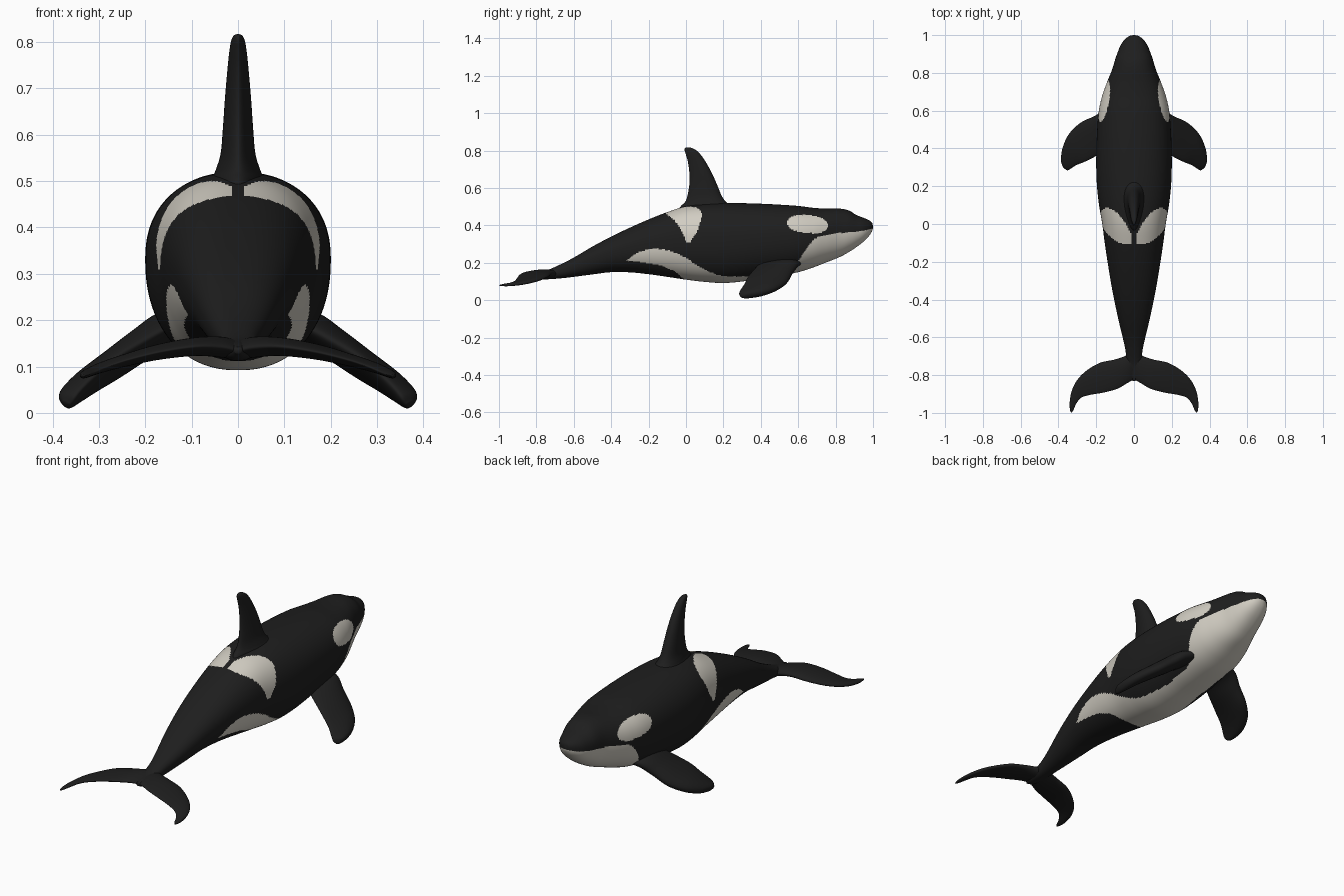
import bpy, bmesh, math
from mathutils import Vector


def make_mat(name, rgb):
    m = bpy.data.materials.new(name)
    m.diffuse_color = (*rgb, 1)
    return m


BLACK = make_mat("black skin", (0.013, 0.013, 0.013))
WHITE = make_mat("cream white skin", (0.64, 0.61, 0.54))


def spline(rows, sub):
    """Catmull-Rom resampling of rows of numbers."""
    out, n = [], len(rows)
    for i in range(n - 1):
        a, b = rows[i], rows[i + 1]
        p = rows[i - 1] if i else [2 * u - v for u, v in zip(a, b)]
        q = rows[i + 2] if i + 2 < n else [2 * v - u for u, v in zip(a, b)]
        for k in range(sub):
            t = k / sub
            out.append([0.5 * (2 * B + (C - A) * t + (2 * A - 5 * B + 4 * C - D) * t * t
                               + (3 * B - A - 3 * C + D) * t ** 3)
                        for A, B, C, D in zip(p, a, b, q)])
    out.append(list(rows[-1]))
    return out


def loft(name, rings, rule=None):
    """Skin closed rings, cap both ends, colour faces by rule."""
    bm = bmesh.new()
    vs = [[bm.verts.new(p) for p in r] for r in rings]
    n = len(rings[0])
    for a, b in zip(vs, vs[1:]):
        for i in range(n):
            j = (i + 1) % n
            bm.faces.new((a[i], a[j], b[j], b[i]))
    bm.faces.new(vs[0])
    bm.faces.new(vs[-1])
    bmesh.ops.recalc_face_normals(bm, faces=bm.faces)
    for f in bm.faces:
        f.smooth = True
        if rule and rule(f.calc_center_median()):
            f.material_index = 1
    me = bpy.data.meshes.new(name)
    bm.to_mesh(me)
    bm.free()
    me.materials.append(BLACK)
    if rule:
        me.materials.append(WHITE)
    ob = bpy.data.objects.new(name, me)
    bpy.context.collection.objects.link(ob)
    return ob


def inside(u, v, poly):
    hit = False
    for (a, b), (c, d) in zip(poly, poly[1:] + poly[:1]):
        if (b > v) != (d > v) and u < (c - a) * (v - b) / (d - b) + a:
            hit = not hit
    return hit


# Markings: outlines in side view (y, z) and top view (|x|, y)
BELLY = spline([(1.02, .39), (.95, .372), (.85, .362), (.77, .355), (.7, .335), (.65, .285),
                (.6, .21), (.55, .165), (.45, .145), (.35, .13), (.2, .13), (.1, .165),
                (0, .225), (-.07, .258), (-.16, .276), (-.25, .257), (-.32, .212)], 5) + \
    [(-.23, .203), (-.14, .187), (-.06, .155), (-.01, .11), (-.01, 0), (1.02, 0)]
SADDLE_SIDE = [(-.11, .6), (.1, .6), (.088, .46), (.075, .41), (.055, .355), (.02, .305), (0, .315),
               (-.015, .35), (-.035, .39), (-.065, .43), (-.1, .455), (-.11, .47)]
SADDLE_TOP = [(.012, -.06), (.012, -.2), (.3, -.2), (.3, .09), (.15, .09), (.12, .08),
              (.085, .055), (.05, .01), (.025, -.03)]


def is_white(c):
    x, y, z = abs(c.x), c.y, c.z
    dy, dz = y - .65, z - .407 + .08 * (y - .65)
    if abs(dy / .108) ** 2.3 + abs(dz / .048) ** 2.3 < 1:
        return True
    if inside(y, z, BELLY):
        return True
    return inside(y, z, SADDLE_SIDE) and inside(x, y, SADDLE_TOP)


# Body: y, top z, bottom z, half width
BODY = [(-.83, .142, .128, .008), (-.8, .15, .115, .025), (-.74, .162, .112, .038),
        (-.67, .192, .117, .045), (-.6, .228, .125, .06), (-.5, .287, .138, .084),
        (-.4, .34, .15, .105), (-.3, .388, .149, .124), (-.2, .432, .139, .14),
        (-.1, .471, .125, .155), (0, .503, .11, .168), (.1, .516, .098, .185),
        (.2, .52, .092, .196), (.3, .519, .1, .2), (.4, .516, .115, .199), (.5, .511, .13, .195),
        (.6, .504, .15, .186), (.68, .494, .175, .168), (.75, .49, .202, .143),
        (.82, .49, .23, .115), (.87, .48, .257, .1), (.91, .456, .283, .086), (.95, .44, .314, .069),
        (.98, .427, .345, .046), (.995, .413, .37, .024), (1, .396, .388, .004)]


def body_ring(y, top, bot, w, n=160):
    h, e, ring = top - bot, 2 / 2.25, []
    for i in range(n):
        a = 2 * math.pi * (i + .5) / n
        c, s = math.cos(a), math.sin(a)
        half = h * (.45 if s > 0 else .55)
        ring.append((w * math.copysign(abs(c) ** e, c), y,
                     bot + .55 * h + half * math.copysign(abs(s) ** e, s)))
    return ring


loft("body", [body_ring(*r) for r in spline(BODY, 15)], is_white)


def fin(name, rows, normal, side=1):
    """Rows: leading point, trailing point, half thickness."""
    rings = []
    for r in spline(rows, 8):
        lead, trail, nrm = Vector(r[:3]), Vector(r[3:6]), Vector(normal).normalized()
        ring = []
        for i in range(40):
            a = 2 * math.pi * i / 40
            c = math.cos(a)
            p = (lead + trail) / 2 + (lead - trail) / 2 * c
            p += nrm * (max(r[6], .002) * math.sin(a) * (1 + .3 * c))
            ring.append((p.x * side, p.y, p.z))
        rings.append(ring)
    loft(name, rings)


# Dorsal fin: z, front y, back y, half thickness
DORSAL = [(.45, .29, -.06, .06), (.5, .25, -.03, .055), (.525, .215, -.005, .046),
          (.56, .19, .008, .036), (.62, .165, .018, .031), (.68, .138, .018, .027),
          (.74, .105, .01, .022), (.78, .077, -.001, .018), (.803, .053, -.008, .014),
          (.814, .03, -.004, .009), (.817, .015, .005, .003)]
fin("dorsal_fin", [(0, f, z, 0, b, z, t) for z, f, b, t in DORSAL], (1, 0, 0))

# Pectoral fins and tail flukes, both sides
PECTORAL = [(.11, .62, .2, .11, .4, .2, .03), (.16, .6, .185, .15, .385, .185, .034),
            (.21, .57, .145, .2, .36, .158, .034), (.275, .54, .095, .26, .33, .122, .031),
            (.335, .485, .058, .305, .312, .085, .028), (.37, .415, .033, .335, .293, .056, .024),
            (.381, .35, .022, .352, .284, .036, .019), (.377, .315, .018, .363, .29, .022, .01),
            (.374, .305, .018, .368, .294, .02, .003)]
FLUKE = [(0, -.66, .137, 0, -.822, .135, .022), (.04, -.695, .142, .035, -.842, .142, .022),
         (.1, -.717, .142, .09, -.873, .143, .019), (.18, -.735, .13, .165, -.893, .132, .016),
         (.25, -.775, .112, .235, -.905, .115, .013), (.3, -.825, .098, .28, -.92, .1, .011),
         (.33, -.885, .087, .305, -.95, .089, .009), (.341, -.95, .081, .32, -.983, .083, .007),
         (.338, -.99, .08, .33, -.999, .08, .003)]
for label, s in (("right", 1), ("left", -1)):
    fin(label + "_pectoral_fin", PECTORAL, (.6, .05, .8), s)
    fin(label + "_tail_fluke", FLUKE, (.15, 0, 1), s)
